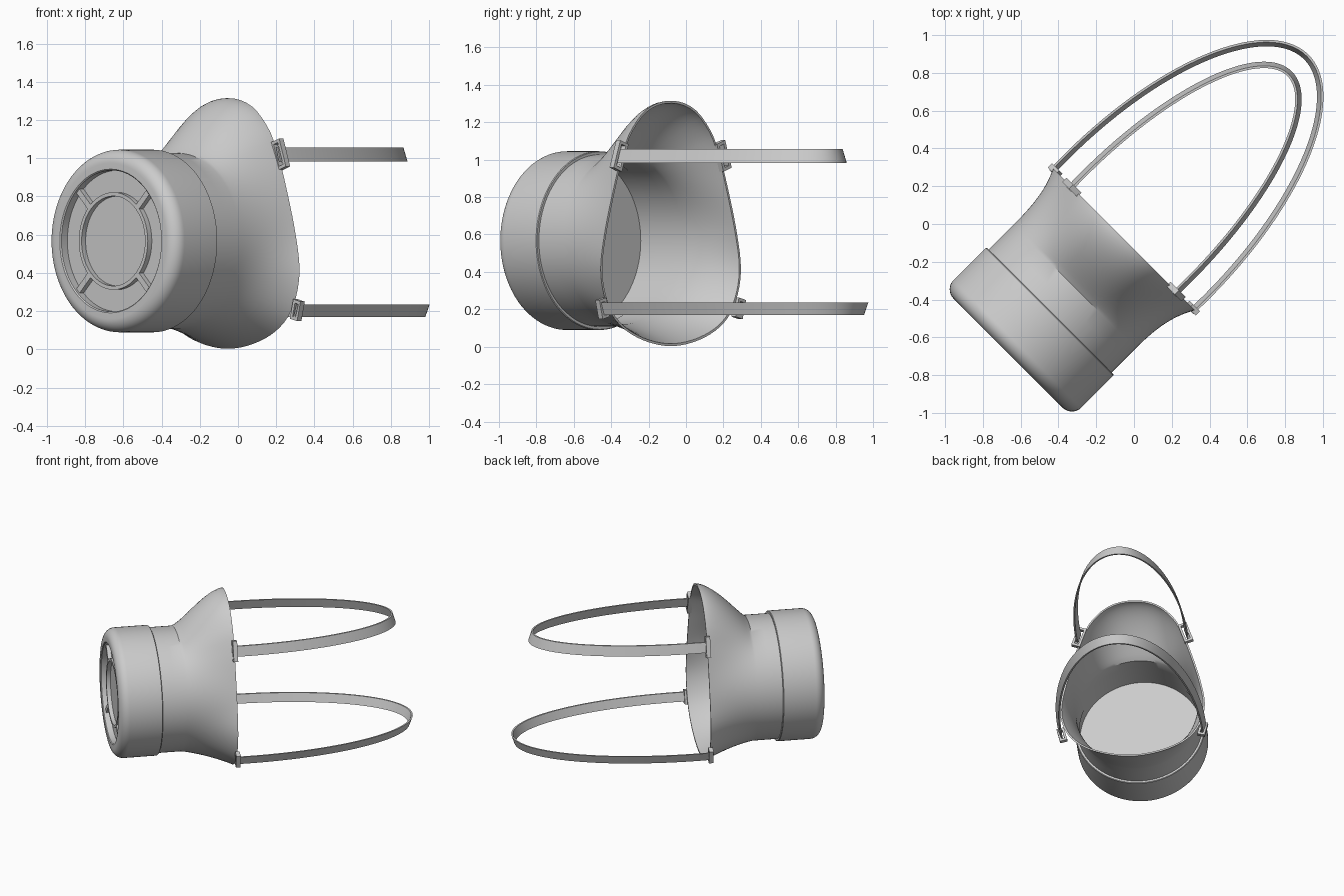
import bpy, bmesh, math
from mathutils import Matrix, Vector

if "Cube" in bpy.data.objects:
    bpy.data.objects.remove(bpy.data.objects["Cube"], do_unlink=True)

grey = bpy.data.materials.new("plain_grey")
grey.use_nodes = True
GREY = (0.6, 0.6, 0.6, 1)
grey.diffuse_color = GREY
grey.node_tree.nodes["Principled BSDF"].inputs["Base Color"].default_value = GREY

# Parts are built facing -y, then the whole mask is turned about z
TURN = Matrix.Rotation(math.radians(-45), 4, "Z")
CX, CZ = 0.012, 0.567       # axis of the filter housing
MID = 0.02                  # middle of the face opening and straps
SEG = 96


def sweep(name, rings, closed=False, smooth=True):
    """Skin a list of point loops; ends are joined together or capped."""
    bm = bmesh.new()
    loops = [[bm.verts.new(TURN @ Vector(p)) for p in ring] for ring in rings]
    n = len(loops[0])
    pairs = list(zip(loops, loops[1:]))
    if closed:
        pairs.append((loops[-1], loops[0]))
    else:
        bm.faces.new(loops[0])
        bm.faces.new(loops[-1])
    for a, b in pairs:
        for i in range(n):
            j = (i + 1) % n
            bm.faces.new((a[i], a[j], b[j], b[i]))
    bmesh.ops.recalc_face_normals(bm, faces=bm.faces)
    mesh = bpy.data.meshes.new(name)
    bm.to_mesh(mesh)
    bm.free()
    mesh.materials.append(grey)
    obj = bpy.data.objects.new(name, mesh)
    bpy.context.collection.objects.link(obj)
    if smooth:
        bpy.ops.object.select_all(action="DESELECT")
        obj.select_set(True)
        bpy.context.view_layer.objects.active = obj
        bpy.ops.object.shade_smooth_by_angle(angle=math.radians(32))
    return obj


def circle(r, y):
    return [(CX + r * math.cos(math.tau * i / SEG), y,
             CZ + r * math.sin(math.tau * i / SEG)) for i in range(SEG)]


# Filter housing: recessed front, rounded corner, rear step and inner disc
FRONT, FLOOR, R, F = -0.955, -0.905, 0.478, 0.07
profile = [(0.37, FLOOR), (0.37, FRONT + 0.006), (0.376, FRONT)]
for k in range(11):
    a = math.pi / 2 * k / 10
    profile.append((R - F + F * math.sin(a), FRONT + F - F * math.cos(a)))
profile += [(R, -0.644), (R - 0.004, -0.64), (0.45, -0.64), (0.45, -0.78)]
sweep("filter_housing", [circle(r, y) for r, y in profile])

# Grille: raised ring and four diagonal spokes in the recess
TOP = FLOOR - 0.03
sweep("grille_ring", [circle(r, y) for r, y in
      [(0.235, FLOOR + 0.005), (0.235, TOP), (0.255, TOP), (0.255, FLOOR + 0.005)]],
      closed=True)
for k in range(4):
    a = math.pi / 4 + k * math.pi / 2
    out = Vector((math.cos(a), 0, math.sin(a)))
    side = Vector((-out.z, 0, out.x)) * 0.016
    rings = []
    for r in (0.25, 0.373):
        c = Vector((CX, 0, CZ)) + out * r
        rings.append([c + side * s + Vector((0, y, 0)) for s, y in
                      [(-1, TOP), (1, TOP), (1, FLOOR + 0.005), (-1, FLOOR + 0.005)]])
    sweep("grille_spoke_%d" % (k + 1), rings, smooth=False)

# Face opening outline: half widths by height, mirrored and smoothed
half = [(0.2, 0.032), (0.37, 0.105), (0.48, 0.22), (0.53, 0.4), (0.497, 0.62),
        (0.415, 0.9), (0.358, 1.05), (0.305, 1.15), (0.21, 1.25), (0.11, 1.3)]
ctrl = ([(0, 0.003)] + half + [(0, 1.315)] + [(-w, z) for w, z in reversed(half)])
ctrl = [Vector(p) for p in ctrl]
outline = []
for i in range(len(ctrl)):
    p0, p1, p2, p3 = [ctrl[(i + d) % len(ctrl)] for d in (-1, 0, 1, 2)]
    for s in range(12):
        t = s / 12
        p = 0.5 * (2 * p1 + (p2 - p0) * t + (2 * p0 - 5 * p1 + 4 * p2 - p3) * t * t
                   + (3 * p1 - p0 - 3 * p2 + p3) * t ** 3)
        x, z = p.x + MID - CX, p.y - CZ
        outline.append((math.atan2(z, x) % math.tau, math.hypot(x, z)))
outline.sort()
outline = ([(outline[-1][0] - math.tau, outline[-1][1])] + outline
           + [(outline[0][0] + math.tau, outline[0][1])])


def rim_radius(a):
    for (a0, r0), (a1, r1) in zip(outline, outline[1:]):
        if a0 <= a <= a1:
            return r0 + (r1 - r0) * (a - a0) / max(a1 - a0, 1e-9)


ANGLES = [math.tau * i / SEG for i in range(SEG)]
RIM = [rim_radius(a) for a in ANGLES]
NECK, NECK_Y, RIM_Y = 0.46, -0.46, -0.095


def shell_ring(t, inset):
    """Section between the round neck (t=0) and the face opening (t=1)."""
    pts = []
    for a, rim in zip(ANGLES, RIM):
        s = math.sin(a)
        side = t ** 2.2
        pole = 1 - (1 - t ** 1.15) ** 1.7 if s > 0 else t ** 1.2
        w = side + (pole - side) * s * s
        r = NECK + (rim - NECK) * w - inset
        pts.append((CX + r * math.cos(a), NECK_Y + (RIM_Y - NECK_Y) * t,
                    CZ + r * math.sin(a)))
    return pts


# Face piece: thin shell from the neck to the opening
STEPS = [k / 20 for k in range(21)]
outer = [circle(NECK, -0.67), circle(NECK, -0.55)] + [shell_ring(t, 0) for t in STEPS]
inner = [shell_ring(t, 0.013) for t in reversed(STEPS)]
inner += [circle(NECK - 0.013, -0.55), circle(NECK - 0.013, -0.67)]
sweep("face_piece", outer + inner, closed=True)


def strap(name, length, width, low, high, flare):
    """Flat band along half an ellipse, leaning outward by flare at its top."""
    rings = []
    start = math.asin(-0.115 / length)
    for k in range(81):
        a = start + (math.pi - 2 * start) * k / 80
        c = Vector((MID + width * math.cos(a), length * math.sin(a), 0))
        n = Vector((math.cos(a) / width, math.sin(a) / length, 0)).normalized()
        rings.append([c + n * (lean + d) + Vector((0, 0, z)) for lean, d, z in
                      [(-flare, -0.006, low), (-flare, 0.006, low),
                       (flare, 0.006, high), (flare, -0.006, high)]])
    sweep(name, rings)


strap("upper_strap", 1.145, 0.395, 0.983, 1.057, -0.011)
strap("lower_strap", 1.27, 0.525, 0.17, 0.235, 0.011)


def buckle(name, side, x, z, w, h, tilt):
    """Rectangular frame that holds a strap end at the rim."""
    c, s = math.cos(tilt), math.sin(tilt)
    rings = []
    for sx, sz in [(-1, -1), (1, -1), (1, 1), (-1, 1)]:
        ring = []
        for wall, y in [(0, -0.112), (0, -0.08), (0.017, -0.08), (0.017, -0.112)]:
            px, pz = sx * (w / 2 - wall), sz * (h / 2 - wall)
            ring.append((MID + side * (x + px * c - pz * s), y, z + px * s + pz * c))
        rings.append(ring)
    sweep(name, rings, closed=True, smooth=False)


for label, side in (("left", 1), ("right", -1)):
    buckle("upper_buckle_" + label, side, 0.39, 1.02, 0.066, 0.155, math.radians(19))
    buckle("lower_buckle_" + label, side, 0.515, 0.205, 0.055, 0.105, math.radians(-14))
